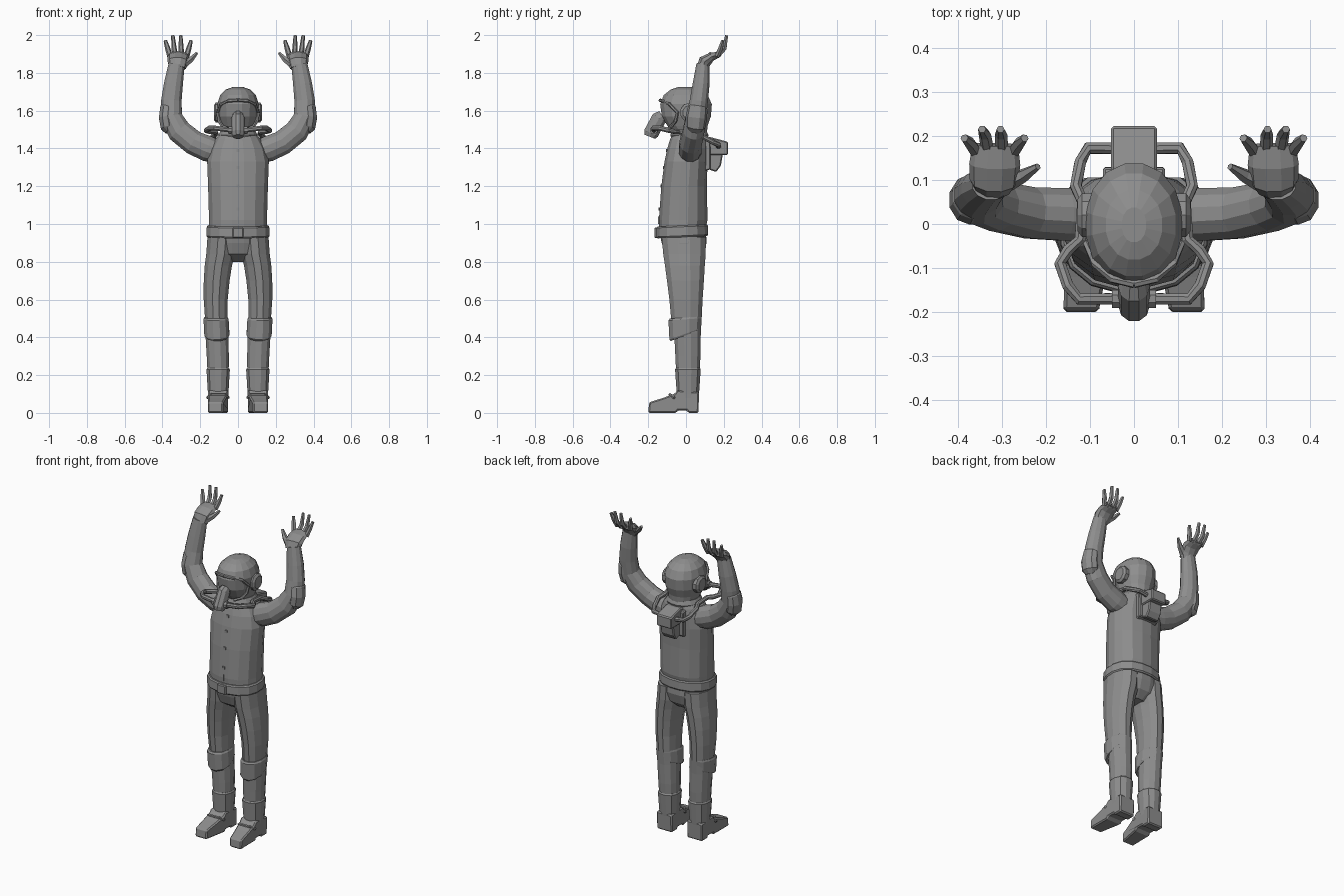
import bpy, bmesh, math
from mathutils import Vector as V

grey = bpy.data.materials.new("suit_grey")
grey.diffuse_color = (0.27, 0.27, 0.27, 1)


def finish(name, bm, mirror=False):
    bmesh.ops.recalc_face_normals(bm, faces=bm.faces)
    me = bpy.data.meshes.new(name)
    bm.to_mesh(me)
    bm.free()
    me.materials.append(grey)
    ob = bpy.data.objects.new(name, me)
    bpy.context.collection.objects.link(ob)
    if mirror:
        m = ob.modifiers.new("mirror", 'MIRROR')
        m.use_mirror_merge = False
    return ob


def loft(name, rings, n=14, power=2.0, mirror=False):
    """Skin a list of (centre, u, v) elliptical rings."""
    bm = bmesh.new()
    loops = []
    fit = 1 / math.cos(math.pi / n) if n == 4 else 1
    for c, u, v in rings:
        loop = []
        for i in range(n):
            a = 2 * math.pi * (i + 0.5) / n
            ca, sa = math.cos(a), math.sin(a)
            k = fit * (abs(ca) ** power + abs(sa) ** power) ** (-1 / power)
            loop.append(bm.verts.new(c + u * ca * k + v * sa * k))
        loops.append(loop)
    for a, b in zip(loops, loops[1:]):
        for i in range(n):
            j = (i + 1) % n
            bm.faces.new((a[i], a[j], b[j], b[i]))
    bm.faces.new(loops[0])
    bm.faces.new(loops[-1])
    return finish(name, bm, mirror)


def stack(name, rows, n=14, power=2.0, mirror=False):
    """Rows of (z, x, y, rx, ry, tilt), stacked upwards."""
    rings = [(V((x, y, z)), V((rx, 0, 0)), V((0, ry, t))) for z, x, y, rx, ry, t in rows]
    return loft(name, rings, n, power, mirror)


def sweep(name, pts, radii, ref, n=10, mirror=False):
    """Tube along points; radii are numbers or (across, along ref) pairs."""
    pts, ref, rings = [V(p) for p in pts], V(ref), []
    for i, p in enumerate(pts):
        t = (pts[min(i + 1, len(pts) - 1)] - pts[max(i - 1, 0)]).normalized()
        u = ref.cross(t).normalized()
        v = t.cross(u)
        r = radii[i] if isinstance(radii, list) else radii
        ru, rv = r if isinstance(r, tuple) else (r, r)
        rings.append((p, u * ru, v * rv))
    return loft(name, rings, n, 2.0, mirror)


def prism(name, profile, x0, x1, bevel=0.0, mirror=False, shape=None):
    """Side profile of (y, z) points extruded along x."""
    bm = bmesh.new()
    a = [bm.verts.new((x0, y, z)) for y, z in profile]
    b = [bm.verts.new((x1, y, z)) for y, z in profile]
    bm.faces.new(a)
    bm.faces.new(b)
    for i in range(len(a)):
        j = (i + 1) % len(a)
        bm.faces.new((a[i], a[j], b[j], b[i]))
    if shape:
        for v in bm.verts:
            shape(v.co)
    ob = finish(name, bm, mirror)
    if bevel:
        m = ob.modifiers.new("bevel", 'BEVEL')
        m.width, m.segments = bevel, 1
    return ob


def box(name, lo, hi, bevel=0.0):
    prof = [(lo[1], lo[2]), (hi[1], lo[2]), (hi[1], hi[2]), (lo[1], hi[2])]
    return prism(name, prof, lo[0], hi[0], bevel)


# Jacket, belt and hips
stack("torso", [(.96, 0, -.02, .156, .122, 0), (1.02, 0, -.015, .155, .13, 0),
                (1.2, 0, -.01, .16, .122, 0), (1.33, 0, 0, .165, .115, 0),
                (1.40, 0, .008, .148, .108, 0), (1.45, 0, .015, .12, .10, 0),
                (1.49, 0, .02, .088, .085, 0)], 16, 2.3)
stack("belt", [(.93, 0, -.02, .163, .133, .006), (.938, 0, -.02, .169, .139, .006),
               (.985, 0, -.02, .167, .137, .006), (.992, 0, -.02, .16, .131, .006)], 16, 2.3)
box("belt_buckle", (-.03, -.168, .925), (.03, -.15, .982), .005)
stack("hips", [(.80, 0, 0, .07, .05, 0), (.84, 0, -.008, .158, .10, 0),
               (.90, 0, -.01, .166, .12, 0), (.96, 0, -.018, .16, .125, 0)], 16, 2.3)
for z, y in ((1.08, -.142), (1.2, -.132), (1.3, -.119), (1.39, -.101)):
    box("jacket_button", (-.008, y - .004, z - .008), (.008, y + .01, z + .008))
box("jacket_seam", (-.002, -.147, 1.0), (.002, -.14, 1.04))

# Legs, knee pads, boots
stack("leg", [(.09, .105, .01, .053, .058, 0), (.2, .105, .01, .057, .063, 0),
              (.3, .107, .01, .060, .068, 0), (.42, .112, .008, .062, .072, 0),
              (.5, .115, .002, .061, .083, 0), (.6, .118, 0, .065, .09, 0),
              (.70, .113, -.003, .070, .10, 0), (.78, .104, -.006, .074, .108, 0),
              (.84, .092, -.008, .078, .115, 0), (.93, .085, -.012, .078, .12, 0)],
      12, 2.2, True)
stack("knee_pad", [(.41, .112, -.003, .064, .08, .03), (.418, .112, -.005, .068, .085, .03),
                   (.495, .116, -.005, .068, .09, .006), (.505, .116, -.002, .063, .086, .006)],
      12, 2.2, True)
stack("boot_shaft", [(.06, .105, .01, .053, .057, 0), (.10, .105, .01, .055, .06, 0),
                     (.23, .105, .01, .063, .069, 0), (.238, .105, .01, .058, .064, 0)],
      12, 2.4, True)


def toe_shape(co):
    # Narrow the toe and turn it slightly outward
    f = max(0.0, (-.05 - co.y) / .15)
    co.x = .105 + (co.x - .105) * (1 - .25 * f) + .015 * f


prism("boot_foot", [(-.2, 0), (-.12, 0), (-.05, 0), (-.045, .013), (.005, .013), (.01, 0),
                    (.066, 0), (.069, .11), (-.045, .12), (-.06, .102), (-.12, .08),
                    (-.195, .056)], .052, .158, .012, True, toe_shape)
sweep("boot_strap", [(.05, -.062, .08), (.07, -.085, .097), (.14, -.085, .097), (.163, -.062, .08)],
      .008, (0, 0, 1), 6, True)

# Arms raised overhead, with elbow pads
sweep("arm", [(.09, .02, 1.375), (.16, .022, 1.398), (.235, .025, 1.43), (.31, .04, 1.49),
              (.353, .053, 1.565), (.353, .068, 1.65), (.342, .08, 1.74), (.325, .09, 1.845)],
      [.06, (.07, .062), (.067, .06), (.066, .058), (.06, .055), (.056, .05),
       (.052, .046), (.044, .036)], (0, 1, 0), 12, True)
sweep("elbow_pad", [(.353, .045, 1.495), (.362, .05, 1.515), (.372, .055, 1.565),
                    (.368, .062, 1.615), (.36, .065, 1.635)],
      [(.035, .035), (.05, .052), (.049, .057), (.046, .052), (.035, .035)], (0, 1, 0), 10, True)

# Hands bent back, fingers pointing up
sweep("palm", [(.32, .085, 1.825), (.318, .10, 1.86), (.316, .135, 1.885), (.315, .18, 1.9)],
      [(.032, .045), (.036, .055), (.024, .058), (.014, .052)], (1, 0, 0), 10, True)
for base, tip, y, top in ((.272, .248, .195, 1.972), (.30, .303, .215, 1.998),
                          (.332, .345, .215, 1.998), (.36, .385, .195, 1.972)):
    mid = (base + tip) / 2
    sweep("finger", [(base, .165, 1.888), (mid, y - .012, 1.93), (tip, y, top)],
          [.015, .014, .009], (1, 0, 0), 6, True)
sweep("thumb", [(.285, .095, 1.845), (.25, .11, 1.87), (.218, .13, 1.905)],
      [.022, .016, .008], (0, 1, 0), 6, True)

# Helmeted head, face rim and ear pieces
stack("head", [(1.43, 0, .03, .085, .08, 0), (1.48, 0, .022, .084, .09, 0),
               (1.52, 0, .008, .095, .108, 0), (1.57, 0, .002, .109, .132, 0),
               (1.635, 0, 0, .111, .139, 0), (1.682, 0, -.002, .096, .118, 0),
               (1.712, 0, -.002, .065, .08, 0), (1.725, 0, -.002, .028, .04, 0)], 16, 2.1)
sweep("face_rim", [(0, -.137, 1.655), (.05, -.125, 1.652), (.09, -.088, 1.635),
                   (.107, -.045, 1.59), (.10, -.055, 1.545), (.08, -.08, 1.515), (.04, -.10, 1.50)],
      .009, (.3, 1, .2), 6, True)
sweep("ear_piece", [(.09, .02, 1.59), (.118, .02, 1.59), (.128, .02, 1.59)],
      [.052, .052, .038], (0, 0, 1), 10, True)
stack("collar", [(1.455, 0, .018, .10, .098, 0), (1.47, 0, .018, .106, .103, 0),
                 (1.495, 0, .018, .092, .092, 0)], 16)

# Breathing mouthpiece with cross tube
sweep("mouthpiece", [(0, -.125, 1.57), (0, -.142, 1.56), (0, -.185, 1.48), (0, -.192, 1.462)],
      [(.034, .03), (.042, .036), (.042, .036), (.032, .028)], (1, 0, 0), 10)
sweep("mouthpiece_tube", [(-.05, -.17, 1.497), (.05, -.17, 1.497)], .022, (0, 0, 1), 8)

# Hoses running from the mouthpiece round to the pack
sweep("hose", [(.04, -.17, 1.497), (.125, -.17, 1.508), (.15, -.14, 1.508), (.168, -.09, 1.495),
               (.15, -.06, 1.49), (.122, -.035, 1.488), (.116, .05, 1.478), (.132, .085, 1.465),
               (.122, .14, 1.435), (.105, .172, 1.42), (.04, .172, 1.41)],
      .014, (0, 0, 1), 8, True)

# Breathing pack on the upper back
prism("pack_upper", [(.09, 1.46), (.13, 1.46), (.222, 1.435), (.222, 1.365), (.19, 1.365),
                     (.09, 1.365)], -.052, .052, .006)
prism("pack_lower", [(.09, 1.37), (.195, 1.37), (.185, 1.31), (.16, 1.275), (.09, 1.30)],
      -.045, .045, .006)
prism("pack_plate", [(.09, 1.45), (.128, 1.44), (.13, 1.29), (.10, 1.28)], -.07, .07, .005)
